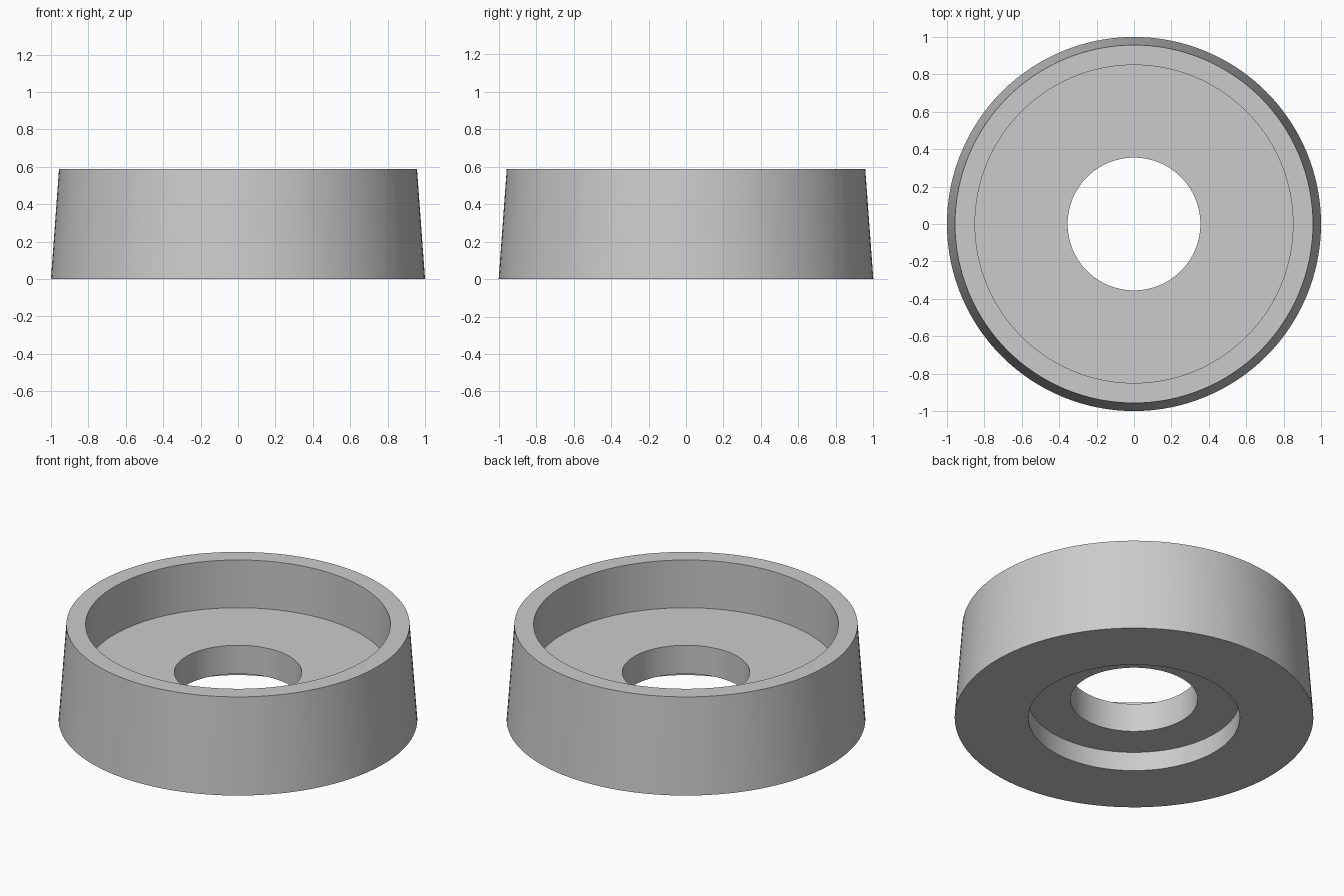
import bpy
import bmesh
from math import radians, tau
from mathutils import Vector

cube = bpy.data.objects.get("Cube")
if cube:
    bpy.data.objects.remove(cube, do_unlink=True)

SEGMENTS = 128

# Plain grey material
grey = bpy.data.materials.new("light_grey")
grey.use_nodes = True
colour = (0.6, 0.6, 0.6, 1)
grey.diffuse_color = colour
grey.node_tree.nodes["Principled BSDF"].inputs["Base Color"].default_value = colour

# Closed half section (radius, height), counter-clockwise from the foot
section = [
    (0.59, 0), (1, 0),             # foot ring
    (0.957, 0.587), (0.85, 0.587), # tapered wall and rim
    (0.85, 0.293), (0.355, 0.293), # upper recess and its floor
    (0.355, 0.117), (0.59, 0.117), # through hole and lower counterbore
]

# Revolve the section about z
bm = bmesh.new()
verts = [bm.verts.new((r, 0, z)) for r, z in section]
edges = [bm.edges.new((a, b)) for a, b in zip(verts, verts[1:] + verts[:1])]
bmesh.ops.spin(bm, geom=verts + edges, cent=Vector(), axis=(0, 0, 1),
               angle=tau, steps=SEGMENTS, use_merge=True)
bmesh.ops.remove_doubles(bm, verts=bm.verts, dist=0.0001)
bmesh.ops.recalc_face_normals(bm, faces=bm.faces)
mesh = bpy.data.meshes.new("recessed_foot")
bm.to_mesh(mesh)
bm.free()
mesh.materials.append(grey)

# Recessed round foot with smooth walls and crisp rims
foot = bpy.data.objects.new("recessed_foot", mesh)
bpy.context.collection.objects.link(foot)
bpy.ops.object.select_all(action="DESELECT")
foot.select_set(True)
bpy.context.view_layer.objects.active = foot
bpy.ops.object.shade_smooth_by_angle(angle=radians(30))
